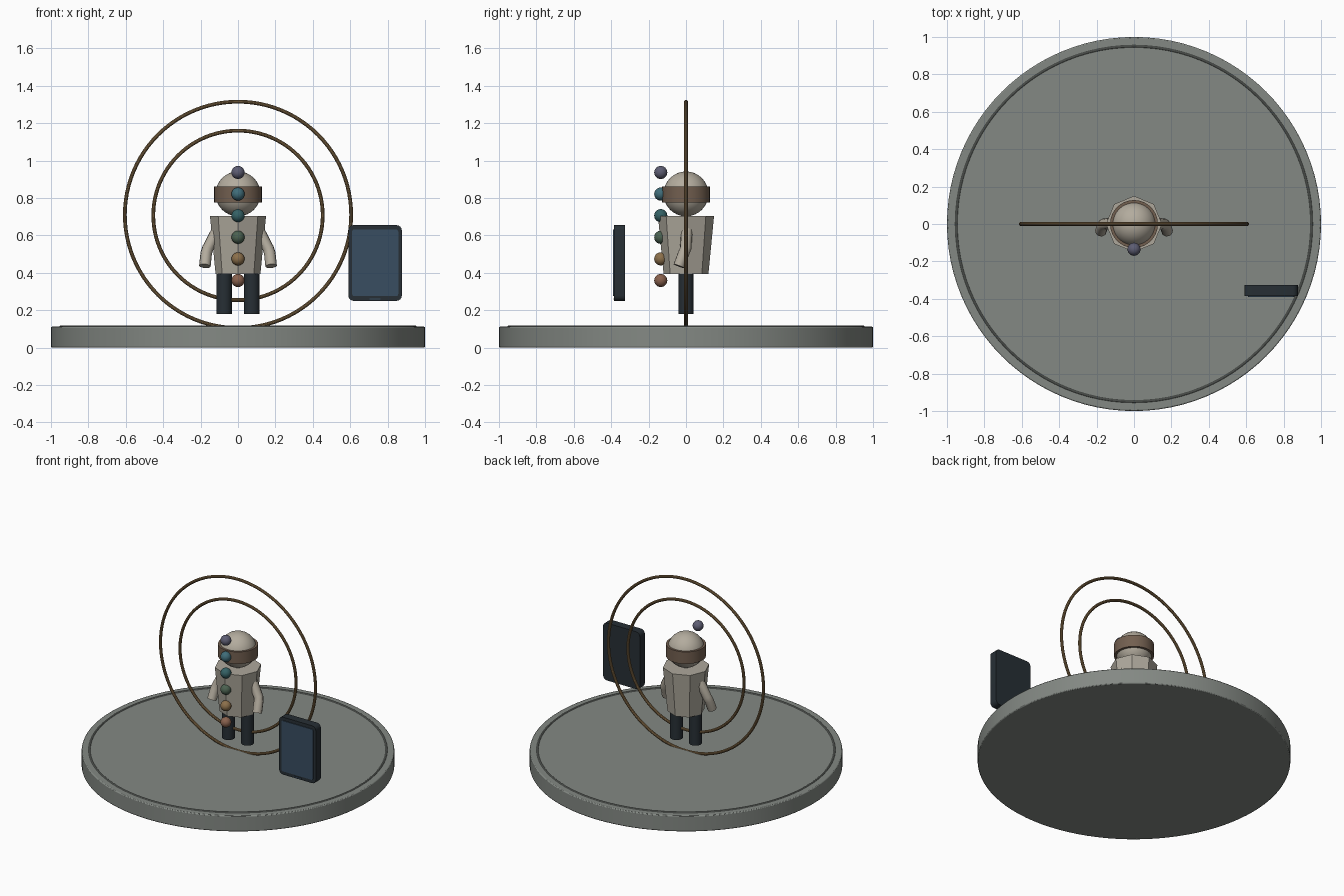
import bpy, math
from mathutils import Vector

if "Cube" in bpy.data.objects:
    bpy.data.objects.remove(bpy.data.objects["Cube"])


def mat(name, r, g, b):
    m = bpy.data.materials.new(name)
    m.diffuse_color = (r, g, b, 1)
    m.use_nodes = True
    m.node_tree.nodes["Principled BSDF"].inputs["Base Color"].default_value = m.diffuse_color
    return m


STONE = mat("stone", 0.23, 0.25, 0.23)
CLOTH = mat("pale_cloth", 0.42, 0.39, 0.33)
BODY = mat("pale_body", 0.45, 0.41, 0.34)
BROWN = mat("band_brown", 0.17, 0.115, 0.08)
DARK = mat("dark_navy", 0.02, 0.028, 0.035)
SCREEN = mat("screen_blue", 0.04, 0.075, 0.12)
BRASS = mat("brass", 0.24, 0.15, 0.065)


def finish(name, material, smooth=True, bevel=0, segments=2):
    o = bpy.context.object
    o.name = name
    o.data.materials.append(material)
    if bevel:
        m = o.modifiers.new("bevel", 'BEVEL')
        m.width, m.segments = bevel, segments
        m.limit_method = 'ANGLE'
    if smooth:
        bpy.ops.object.shade_smooth_by_angle(angle=math.radians(35))
    return o


def cylinder(name, material, r, z0, z1, x=0, sides=32, bevel=0):
    bpy.ops.mesh.primitive_cylinder_add(vertices=sides, radius=r, depth=z1 - z0,
                                        location=(x, 0, (z0 + z1) / 2))
    return finish(name, material, bevel=bevel)


def sphere(name, material, r, loc):
    bpy.ops.mesh.primitive_uv_sphere_add(segments=32, ring_count=16, radius=r, location=loc)
    return finish(name, material)


def ring(name, material, r, thick, z, upright):
    bpy.ops.mesh.primitive_torus_add(major_radius=r, minor_radius=thick, major_segments=96,
                                     minor_segments=10, location=(0, 0, z),
                                     rotation=(math.pi / 2 if upright else 0, 0, 0))
    return finish(name, material)


def box(name, material, x0, x1, y0, y1, z0, z1, corner):
    # rounded outline in xz, extruded along y
    pts = []
    for cx, cz, a in ((x1 - corner, z1 - corner, 0), (x0 + corner, z1 - corner, 90),
                      (x0 + corner, z0 + corner, 180), (x1 - corner, z0 + corner, 270)):
        for k in range(5):
            t = math.radians(a + k * 22.5)
            pts.append((cx + corner * math.cos(t), cz + corner * math.sin(t)))
    n = len(pts)
    verts = [(x, y0, z) for x, z in pts] + [(x, y1, z) for x, z in pts]
    faces = [tuple(range(n - 1, -1, -1))[::-1], tuple(range(n, 2 * n))[::-1]]
    faces += [(i, n + i, n + (i + 1) % n, (i + 1) % n) for i in range(n)]
    me = bpy.data.meshes.new(name)
    me.from_pydata(verts, [], faces)
    o = bpy.data.objects.new(name, me)
    bpy.context.collection.objects.link(o)
    bpy.ops.object.select_all(action='DESELECT')
    o.select_set(True)
    bpy.context.view_layer.objects.active = o
    return finish(name, material)


# round platform with a thin raised rim line
cylinder("platform", STONE, 1.0, 0, 0.112, sides=96, bevel=0.006)
ring("platform_rim", STONE, 0.95, 0.006, 0.112, False)

# upright halo rings
ring("outer_ring", BRASS, 0.605, 0.01, 0.71, True)
ring("inner_ring", BRASS, 0.453, 0.01, 0.707, True)

# eight-sided torso, wider at the shoulders
bpy.ops.mesh.primitive_cone_add(vertices=8, radius1=0.12, radius2=0.15, depth=0.31,
                                location=(0, 0, 0.55))
finish("torso", CLOTH, smooth=False)

# head and wrap-around band
sphere("head", BODY, 0.12, (0, 0, 0.822))
cylinder("head_band", BROWN, 0.128, 0.777, 0.862)

# legs and bent arms on both sides
for side, s in (("left", -1), ("right", 1)):
    cylinder(side + "_leg", DARK, 0.041, 0.18, 0.42, x=s * 0.074, sides=24)
    cu = bpy.data.curves.new(side + "_arm", 'CURVE')
    cu.dimensions = '3D'
    cu.bevel_depth = 0.031
    cu.bevel_resolution = 3
    cu.use_fill_caps = True
    sp = cu.splines.new('POLY')
    path = [(0.11, 0.005, 0.63), (0.162, -0.002, 0.53), (0.17, -0.012, 0.505),
            (0.177, -0.038, 0.436)]
    sp.points.add(len(path) - 1)
    for p, (x, y, z) in zip(sp.points, path):
        p.co = (s * x, y, z, 1)
    arm = bpy.data.objects.new(side + "_arm", cu)
    bpy.context.collection.objects.link(arm)
    cu.materials.append(BODY)

# column of coloured beads floating in front
bead_colours = [(0.25, 0.12, 0.075), (0.26, 0.16, 0.07), (0.07, 0.12, 0.08),
                (0.035, 0.12, 0.13), (0.05, 0.15, 0.19), (0.11, 0.11, 0.17)]
for i, c in enumerate(bead_colours):
    sphere(f"bead_{i + 1}", mat(f"bead_colour_{i + 1}", *c), 0.035,
           Vector((0, -0.135, 0.359 + i * 0.1155)))

# floating tablet: case, screen and bottom bar
box("tablet_case", DARK, 0.59, 0.876, -0.384, -0.327, 0.25, 0.655, 0.028)
box("tablet_screen", SCREEN, 0.61, 0.857, -0.389, -0.38, 0.275, 0.632, 0.012)
box("tablet_bar", SCREEN, 0.703, 0.763, -0.388, -0.38, 0.257, 0.263, 0.002)
